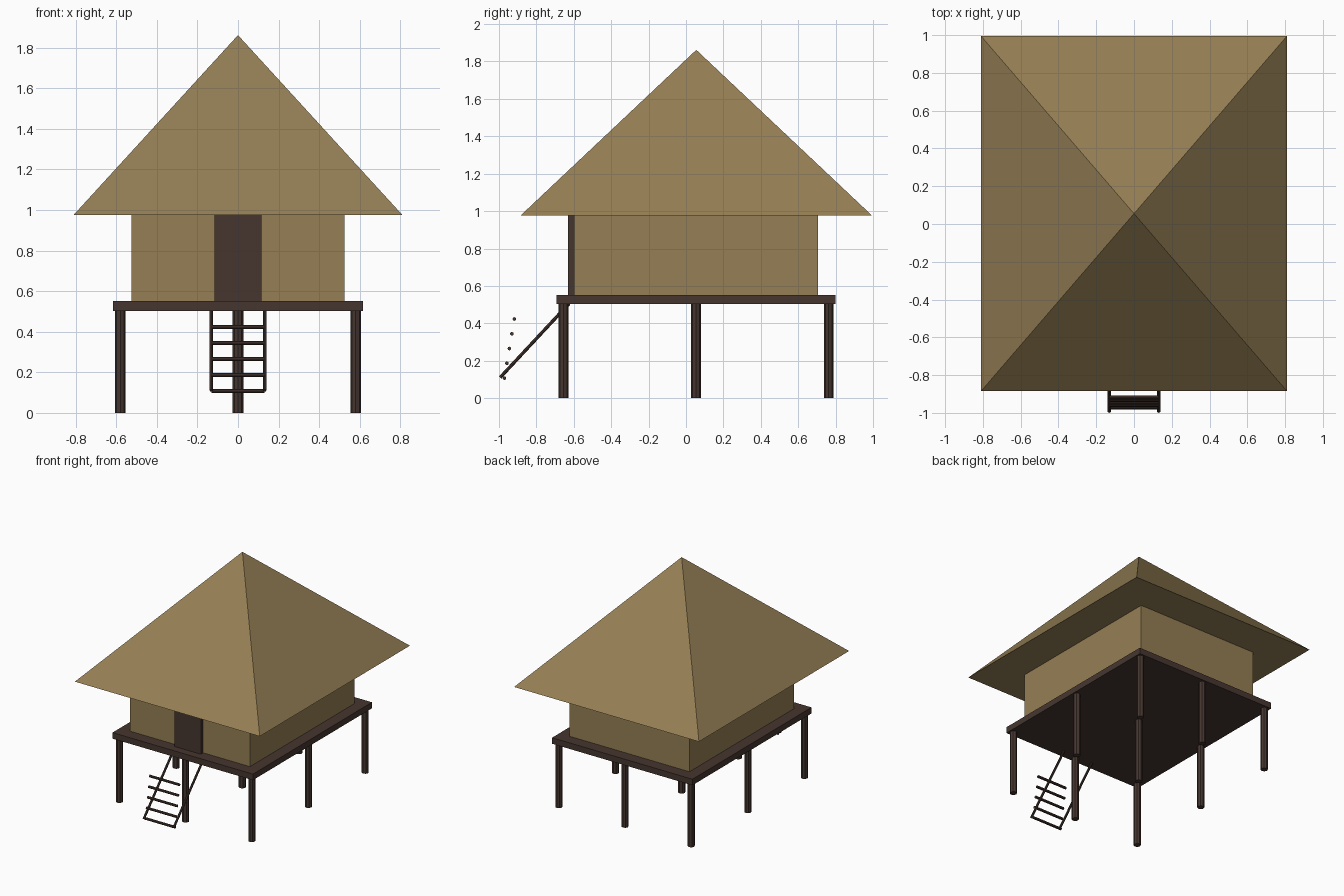
import bpy, bmesh, math
from mathutils import Vector

if "Cube" in bpy.data.objects:
    bpy.data.objects.remove(bpy.data.objects["Cube"])


def material(name, rgb):
    m = bpy.data.materials.new(name)
    m.diffuse_color = (*rgb, 1)
    m.use_nodes = True
    m.node_tree.nodes["Principled BSDF"].inputs["Base Color"].default_value = m.diffuse_color
    return m


THATCH = material("straw thatch", (0.30, 0.212, 0.09))
WOOD = material("dark wood", (0.061, 0.037, 0.029))


def finish(name, bm, mat):
    bmesh.ops.recalc_face_normals(bm, faces=bm.faces)
    me = bpy.data.meshes.new(name)
    bm.to_mesh(me)
    bm.free()
    me.materials.append(mat)
    ob = bpy.data.objects.new(name, me)
    bpy.context.collection.objects.link(ob)
    return ob


def box(name, x, y, z, mat):
    """Box from (min, max) pairs on each axis."""
    bm = bmesh.new()
    bmesh.ops.create_cube(bm, size=1)
    for v in bm.verts:
        v.co = [sum(r) / 2 + c * (r[1] - r[0]) for r, c in zip((x, y, z), v.co)]
    return finish(name, bm, mat)


def rod(name, a, b, radius, mat, sides=8):
    """Faceted cylinder between two points."""
    a, b = Vector(a), Vector(b)
    bm = bmesh.new()
    bmesh.ops.create_cone(bm, cap_ends=True, segments=sides, radius1=radius,
                          radius2=radius, depth=(b - a).length)
    ob = finish(name, bm, mat)
    ob.location = (a + b) / 2
    ob.rotation_mode = 'QUATERNION'
    ob.rotation_quaternion = Vector((0, 0, 1)).rotation_difference(b - a)
    return ob


# raised platform, hut walls and door
box("platform", (-0.615, 0.615), (-0.692, 0.798), (0.503, 0.551), WOOD)
box("walls", (-0.525, 0.525), (-0.60, 0.706), (0.551, 0.976), THATCH)
box("door", (-0.115, 0.115), (-0.63, -0.595), (0.551, 0.976), WOOD)

# four-sided roof with a flat underside
bm = bmesh.new()
base = [bm.verts.new(p) for p in ((-0.81, -0.885, 0.976), (0.81, -0.885, 0.976),
                                  (0.81, 0.995, 0.976), (-0.81, 0.995, 0.976))]
apex = bm.verts.new((0, 0.055, 1.862))
bm.faces.new(base)
for i in range(4):
    bm.faces.new((base[i], base[(i + 1) % 4], apex))
finish("roof", bm, THATCH)

# three by three grid of posts
for i, x in enumerate((-0.58, 0, 0.58)):
    for j, y in enumerate((-0.655, 0.054, 0.763)):
        rod(f"post_{i}_{j}", (x, y, 0), (x, y, 0.505), 0.026, WOOD)

# leaning ladder: two rails and five rungs
for side, x in (("left", -0.131), ("right", 0.131)):
    rod(f"ladder_rail_{side}", (x, -0.993, 0.111), (x, -0.625, 0.506), 0.009, WOOD)
for i in range(5):
    y, z = -0.971 + 0.0133 * i, 0.107 + 0.079 * i
    rod(f"ladder_rung_{i}", (-0.131, y, z), (0.131, y, z), 0.010, WOOD)
